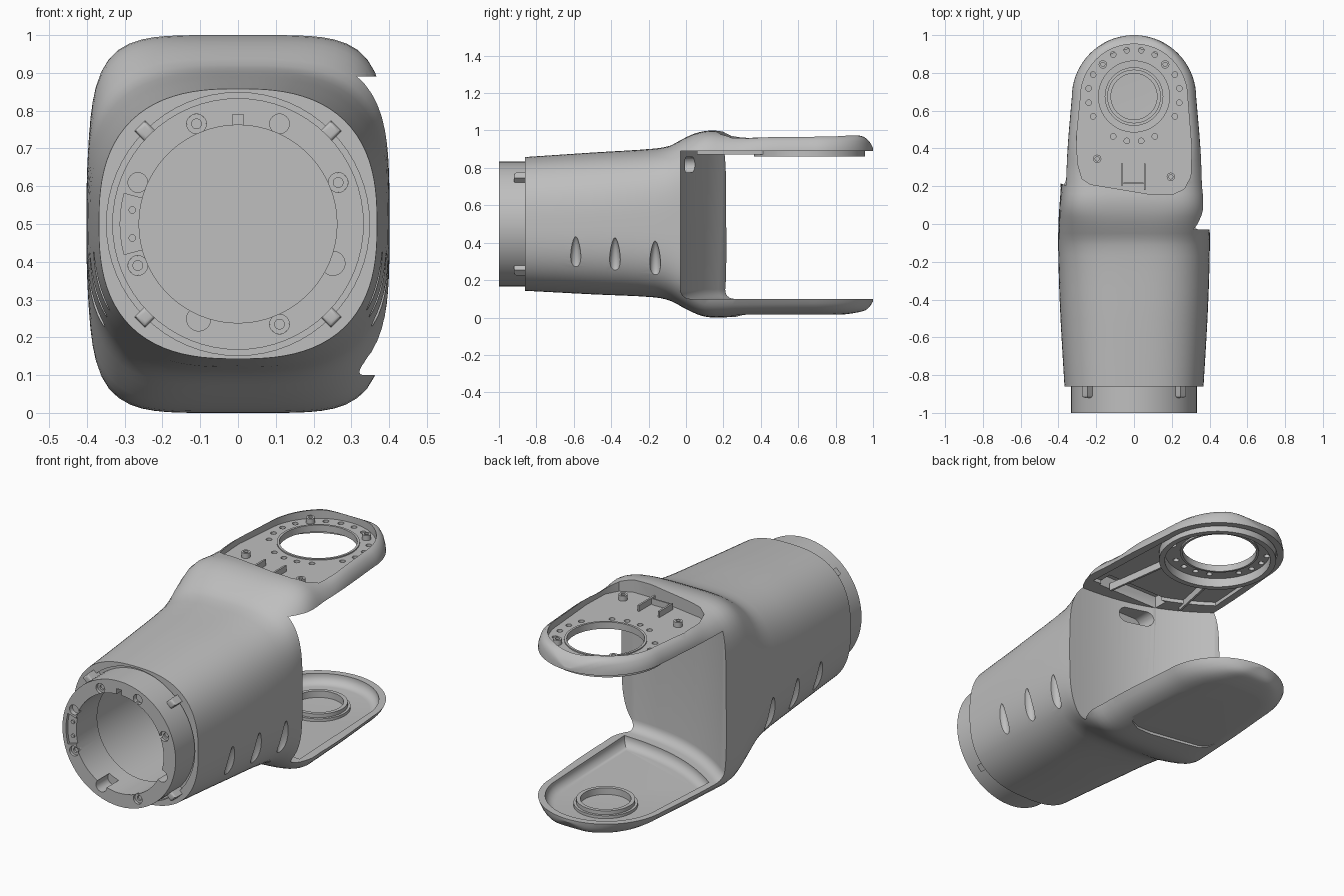
import bpy, bmesh, math
from math import sin, cos, pi, radians

cube = bpy.data.objects.get("Cube")
if cube:
    bpy.data.objects.remove(cube, do_unlink=True)

GREY = (0.52, 0.52, 0.52, 1)
mat = bpy.data.materials.new("matte grey")
mat.use_nodes = True
mat.diffuse_color = GREY
mat.node_tree.nodes["Principled BSDF"].inputs["Base Color"].default_value = GREY


# ---- helpers ----
def make(name, bm):
    bm.normal_update()
    if bm.calc_volume(signed=True) < 0:
        bmesh.ops.reverse_faces(bm, faces=bm.faces[:])
    me = bpy.data.meshes.new(name)
    bm.to_mesh(me)
    bm.free()
    me.materials.append(mat)
    ob = bpy.data.objects.new(name, me)
    bpy.context.scene.collection.objects.link(ob)
    return ob


def loft(bm, rings, closed=False):
    loops = [[bm.verts.new(p) for p in r] for r in rings]
    n = len(loops[0])
    for a, b in list(zip(loops, loops[1:])) + ([(loops[-1], loops[0])] if closed else []):
        for i in range(n):
            j = (i + 1) % n
            bm.faces.new((a[i], a[j], b[j], b[i]))
    if not closed:
        bm.faces.new(loops[0][::-1])
        bm.faces.new(loops[-1])
    bm.normal_update()


def place(p, level, axis):
    return (p[0], p[1], level) if axis == "Z" else (p[0], level, p[1])


def prism(name, polys, a, b, axis="Z", soft=None, radius=0):
    """Extrude outlines from a to b; soft picks the edges to round."""
    bm = bmesh.new()
    for poly in polys:
        loft(bm, [[place(p, lv, axis) for p in poly] for lv in (a, b)])
    if soft:
        edges = [e for e in bm.edges if all(soft(v.co) for v in e.verts)]
        bmesh.ops.bevel(bm, geom=edges, offset=radius, segments=6, profile=0.5, affect="EDGES")
    return make(name, bm)


def circle(x, y, r, n=24):
    return [(x + r * cos(2 * pi * i / n), y + r * sin(2 * pi * i / n)) for i in range(n)]


def rect(x0, x1, y0, y1):
    return [(x0, y0), (x1, y0), (x1, y1), (x0, y1)]


def tube(name, x, y, ro, ri, a, b, axis="Z", n=64):
    bm = bmesh.new()
    steps = ((ro, a), (ro, b), (ri, b), (ri, a))
    loft(bm, [[place(p, lv, axis) for p in circle(x, y, r, n)] for r, lv in steps], True)
    return make(name, bm)


def volume(me):
    bm = bmesh.new()
    bm.from_mesh(me)
    size = bm.calc_volume()
    bm.free()
    return size


def carve(ob, cutters):
    """Cut each shape in turn, keeping only results of a sensible volume."""
    for c in cutters:
        c.hide_render = True
        before = volume(ob.data)
        m = ob.modifiers.new(c.name, "BOOLEAN")
        m.operation, m.object = "DIFFERENCE", c
        for solver in ("EXACT", "MANIFOLD"):
            m.solver = solver
            dg = bpy.context.evaluated_depsgraph_get()
            me = bpy.data.meshes.new_from_object(ob.evaluated_get(dg))
            if .3 * before < volume(me) < before:
                ob.data = me
                break
        ob.modifiers.clear()
        bpy.data.objects.remove(c, do_unlink=True)


def curve(keys):
    """Smooth cubic through (position, value) keys."""
    def slope(i):
        a, b = keys[max(i - 1, 0)], keys[min(i + 1, len(keys) - 1)]
        return (b[1] - a[1]) / (b[0] - a[0])

    def value(t):
        i = max([k for k in range(len(keys) - 1) if keys[k][0] <= t], default=0)
        (x0, v0), (x1, v1) = keys[i], keys[i + 1]
        d = x1 - x0
        s = min(max((t - x0) / d, 0), 1)
        return ((1 + 2 * s) * (1 - s) ** 2 * v0 + s * (1 - s) ** 2 * d * slope(i)
                + s * s * (3 - 2 * s) * v1 + s * s * (s - 1) * d * slope(i + 1))
    return value


# ---- outer body: squarish sections lofted along y ----
top = curve([(-.86, .858), (-.5, .882), (-.17, .903), (-.08, .92), (-.03, .948), (.05, .985), (.13, 1),
             (.2, .994), (.33, .979), (.45, .975), (.9, .975), (.95, .966), (.985, .935), (1, .905)])
bottom = curve([(-.86, .143), (-.5, .124), (-.17, .108), (-.08, .088), (0, .045), (.08, .01), (.15, 0),
                (.3, .005), (.6, .01), (.82, .015), (.91, .026), (.97, .045), (1, .085)])
width = curve([(-.86, .368), (-.5, .389), (-.2, .4), (0, .4), (.2, .387)])
rim = curve([(.2, .36), (.4, .352), (.67, .33)])
square = curve([(-.86, 2.6), (-.5, 2.7), (-.15, 3.1), (0, 4), (.1, 5), (.25, 5)])
square_top = curve([(.2, 5), (.3, 6), (.45, 10), (1, 10)])
END = .67                                   # centre of the rounded arm ends


def section(y, n=96):
    ring = []
    for i in range(n):
        c, s = cos(2 * pi * i / n), sin(2 * pi * i / n)
        up = s >= 0
        h = top(y) - .5 if up else .5 - bottom(y)
        p = square_top(y) if up and y > .2 else square(min(y, .25))
        w = width(y)
        if y > .2:
            r = rim(y) if y < END else max(.33 * math.sqrt(max(0, 1 - ((y - END) / .33) ** 2)), .02)
            w = r / (1 - ((.39 if up else .4) / h) ** p) ** (1 / p)
        k = (abs(c) ** p + abs(s) ** p) ** (-1 / p)
        ring.append((w * k * c, y, .5 + h * k * s))
    return ring


stations = [-.86 + .69 * i / 8 for i in range(8)] + [-.17 + .03 * i for i in range(18)]
stations += [.37 + .05 * i for i in range(6)] + [END + .33 * sin(pi / 2 * i / 18) for i in range(19)]
bm = bmesh.new()
loft(bm, [section(y) for y in stations])
body = make("body_with_fork_arms", bm)


# ---- openings in the body ----
def wall(x):
    return -.03 + .25 * min(max((.39 - x) / .77, 0), 1) ** 2.5


def arc(r, n=24):
    return [(r * cos(pi * i / n), END + r * sin(pi * i / n)) for i in range(n + 1)]


gap_plan = [(.6, 1.2), (-.6, 1.2)] + [(x, wall(x)) for x in [-.6 + .04 * i for i in range(31)]]
dish_plan = arc(.295) + [(x, wall(x) + .09) for x in [-.32 + .04 * i for i in range(17)]]
recess_plan = arc(.283) + [(-.305, .45), (-.298, .32), (-.275, .24), (-.23, .21), (-.05, .18), (.1, .155),
                           (.2, .155), (.265, .185), (.3, .25), (.305, .4)]
bolt_angles = [radians(q * 90 + a) for q in range(4) for a in (-27, -9, 9, 27)]
round_end = circle(0, .817, .042)
slot_plan = [(x + .05, z) for x, z in round_end[18:] + round_end[:7]]
slot_plan += [(x - .05, z) for x, z in round_end[6:19]]
openings = [
    prism("gap_cutter", [gap_plan], .1, .89, soft=lambda v: v.z < .11 and v.y < .3, radius=.05),
    prism("dish_cutter", [dish_plan], .05, .2, soft=lambda v: v.z < .06, radius=.045),
    prism("underside_cutter", [dish_plan], .8, .91),
    prism("pocket_cutter", [rect(-.1, .27, .05, .13)], .79, .955),
    prism("recess_cutter", [recess_plan], .93, 1.2),
    prism("bearing_hole_cutter", [circle(0, .675, .19, 64)], .85, 1.1),
    prism("bolt_hole_cutter", [circle(.243 * cos(a), .68 + .243 * sin(a), .015, 12) for a in bolt_angles],
          .84, 1.1),
    prism("base_panel_cutter", [[(x * .85, .1 + y * .85) for x, y in recess_plan]], -.2, .017),
    prism("collar_seat_cutter", [circle(0, .5, .348, 64)], -.95, -.84, "Y"),
    prism("bore_cutter", [circle(0, .5, .31, 64)], -.9, -.08, "Y"),
    prism("cable_slot_cutter", [slot_plan], -.06, .3, "Y")]

# pointed finger grooves on both sides
for side in (-1, 1):
    for y, z in ((-.59, .34), (-.38, .33), (-.165, .312)):
        bm = bmesh.new()
        bmesh.ops.create_uvsphere(bm, u_segments=24, v_segments=16, radius=1)
        for v in bm.verts:
            v.co = (v.co.x * .035, v.co.y * .028 * (1 - .3 * v.co.z), v.co.z * .1)
        groove = make("finger_groove_cutter", bm)
        groove.location = (side * (.378 + .02 * (y + .59)), y, z)
        groove.rotation_euler.y = side * .2
        openings.append(groove)
carve(body, openings)


# ---- rear collar with screw holes, key slot and terminal pocket ----
def polar(r, degrees):
    return r * cos(radians(degrees)), .5 + r * sin(radians(degrees))


def spot(k, r=.287):
    return polar(r, 22.5 + 45 * k)


collar = tube("tail_collar", 0, .5, .333, .262, -1, -.81, "Y")
band = [polar(.312, a) for a in range(165, 196, 5)] + [polar(.248, a) for a in range(195, 164, -5)]
carve(collar, [
    prism("screw_cutter", [circle(*spot(k), .026) for k in (0, 1, 2, 3, 4, 6)], -1.1, -.975, "Y"),
    prism("lobe_cutter", [circle(*spot(k, .272), .032) for k in (5, 7)] + [rect(-.014, .014, .74, .79)],
          -1.1, -.9, "Y"),
    prism("terminal_cutter", [band], -1.1, -.985, "Y")])
for k in (0, 2, 4, 6):
    tube("screw_seat", *spot(k), .026, .013, -.985, -.97, "Y", 20)
prism("terminal_pins", [circle(-.28, z, .01, 12) for z in (.463, .537)], -.992, -.98, "Y")

# diagonal locking tabs between collar and body
for k in range(4):
    a = pi / 4 + k * pi / 2
    pts = [(r * cos(a) - t * sin(a), .5 + r * sin(a) + t * cos(a))
           for r, t in ((.325, -.02), (.368, -.02), (.368, .02), (.325, .02))]
    prism("locking_tab", [pts], -.92, -.835, "Y", lambda v: v.y < -.9, .012)

# ---- upper arm fittings ----
tube("bearing_rim", 0, .66, .297, .268, .862, .915)
tube("bearing_lip", 0, .675, .2, .188, .9, .936)
for x, y in [(-.165, .845), (.165, .845), (-.195, .345), (.195, .25)]:
    tube("screw_post", x, y, .022, .011, .925, .957, n=20)
prism("cable_guides", [rect(-.068, -.058, .205, .32), rect(.052, .062, .18, .32),
                       rect(-.056, .05, .212, .22)], .925, .962)
prism("underside_ribs", [[(.2, .06), (.212, .06), (.162, .42), (.15, .42)],
                         [(-.2, .13), (-.188, .13), (-.13, .42), (-.142, .42)]], .872, .914)

# ---- lower arm bearing boss ----
tube("pivot_boss", 0, .675, .142, .122, .04, .085)
tube("pivot_boss_foot", 0, .675, .155, .13, .04, .065)

# ---- shading ----
for ob in bpy.context.scene.objects:
    ob.select_set(ob.type == "MESH")
bpy.context.view_layer.objects.active = body
bpy.ops.object.shade_smooth_by_angle(angle=radians(32))
